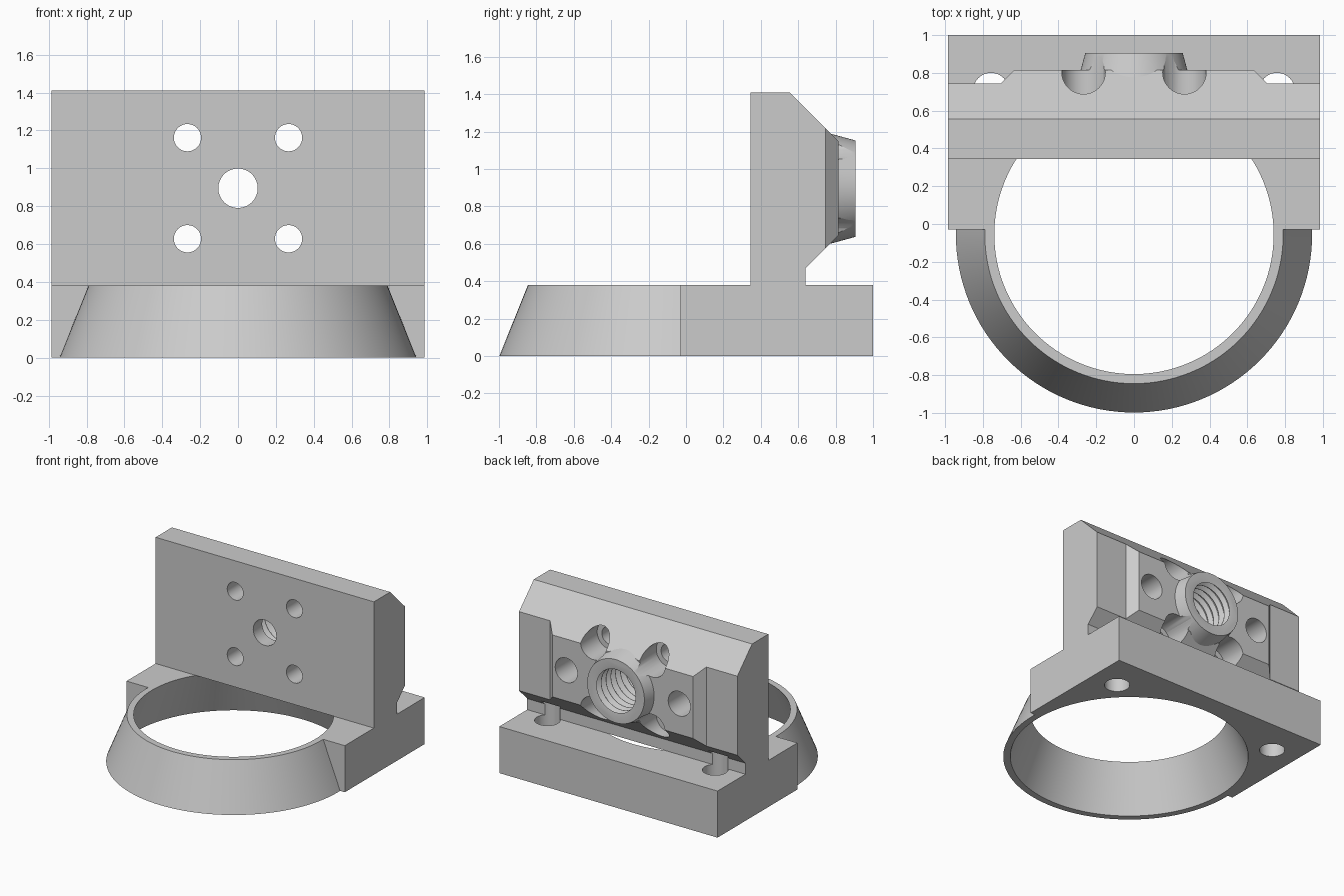
import bpy, bmesh, math
from mathutils import Matrix, Vector

cube = bpy.data.objects.get("Cube")
if cube:
    bpy.data.objects.remove(cube)

grey = bpy.data.materials.new("plain grey")
grey.use_nodes = True
grey.diffuse_color = (0.6, 0.6, 0.6, 1)
grey.node_tree.nodes["Principled BSDF"].inputs["Base Color"].default_value = (0.6, 0.6, 0.6, 1)


def make(name, bm):
    bmesh.ops.recalc_face_normals(bm, faces=bm.faces)
    mesh = bpy.data.meshes.new(name)
    bm.to_mesh(mesh)
    bm.free()
    mesh.materials.append(grey)
    obj = bpy.data.objects.new(name, mesh)
    bpy.context.collection.objects.link(obj)
    return obj


def extrude(name, points, direction):
    """Closed outline pushed along a direction."""
    bm = bmesh.new()
    face = bm.faces.new([bm.verts.new(p) for p in points])
    new = bmesh.ops.extrude_face_region(bm, geom=[face])["geom"]
    verts = [v for v in new if isinstance(v, bmesh.types.BMVert)]
    bmesh.ops.translate(bm, verts=verts, vec=Vector(direction))
    return make(name, bm)


def turned(name, profile, matrix, sides=64):
    """Solid of revolution from (radius, height) pairs, placed by a matrix."""
    bm = bmesh.new()
    rings = []
    for r, h in profile:
        rings.append([bm.verts.new((r * math.cos(2 * math.pi * i / sides),
                                    r * math.sin(2 * math.pi * i / sides), h))
                      for i in range(sides)])
    for a, b in zip(rings, rings[1:]):
        for i in range(sides):
            j = (i + 1) % sides
            bm.faces.new((a[i], a[j], b[j], b[i]))
    bm.faces.new(rings[0])
    bm.faces.new(rings[-1])
    bm.transform(matrix)
    return make(name, bm)


def upright(x, y):
    return Matrix.Translation((x, y, 0))


def lengthwise(x, z):
    """Turning axis along +y, so heights become y positions."""
    return Matrix.Translation((x, 0, z)) @ Matrix.Rotation(-math.pi / 2, 4, "X")


def combine(target, tool, operation="DIFFERENCE"):
    mod = target.modifiers.new("cut", "BOOLEAN")
    mod.operation, mod.object, mod.solver = operation, tool, "EXACT"
    bpy.context.view_layer.objects.active = target
    bpy.ops.object.modifier_apply(modifier=mod.name)
    bpy.data.objects.remove(tool)


W, BASE_Z, RING_Y, AXIS_Z = 0.985, 0.38, -0.055, 0.895

# Base block with the flared ring
base = extrude("base", [(-W, -0.03, 0), (W, -0.03, 0), (W, 1, 0), (-W, 1, 0)], (0, 0, BASE_Z))
ring = turned("ring", [(0.943, 0), (0.79, BASE_Z)], upright(0, RING_Y), 128)
combine(base, ring, "UNION")
bore = turned("bore", [(0.93, -0.1), (0.7, 0.48)], upright(0, RING_Y), 128)
combine(base, bore)

# Upright mounting wall
outline = [(0.345, BASE_Z), (0.345, 1.41), (0.555, 1.41), (0.815, 1.15),
           (0.815, 0.645), (0.64, 0.47), (0.64, BASE_Z)]
wall = extrude("mounting_wall", [(-W, y, z) for y, z in outline], (2 * W, 0, 0))

# Stepped ends of the raised back panel
for s in (-1, 1):
    step = [(0.705, 0.745), (1.1, 0.745), (1.1, 0.9), (0.55, 0.9)]
    combine(wall, extrude("step", [(s * x, y, 0.3) for x, y in step], (0, 0, 1.2)))

# Tapered boss around the main bore
boss = turned("boss", [(0.303, 0.74), (0.258, 0.905)], lengthwise(0, AXIS_Z), 96)
combine(wall, boss, "UNION")

# Four counterbored screw holes and two blind pin holes
for s in (-1, 1):
    for t in (-1, 1):
        screw = [(0.072, 0.2), (0.072, 0.6), (0.115, 0.6), (0.115, 1.1)]
        combine(wall, turned("screw", screw, lengthwise(s * 0.267, AXIS_Z + t * 0.267), 48))
    combine(wall, turned("pin", [(0.1, 0.5), (0.1, 1.1)], lengthwise(s * 0.51, AXIS_Z), 48))

# Threaded bore narrowing to the front hole
thread = [(0.104, 0.2), (0.104, 0.46), (0.175, 0.46)]
pitch = 0.062
for i in range(7):
    y = 0.47 + i * pitch
    thread += [(0.175, y), (0.205, y + pitch * 0.4), (0.205, y + pitch * 0.55), (0.175, y + pitch * 0.95)]
thread += [(0.21, 0.906), (0.21, 1.0)]
combine(wall, turned("thread", thread, lengthwise(0, AXIS_Z)))

# Vertical bolt holes through the base
for s in (-1, 1):
    for part in (base, wall):
        combine(part, turned("bolt", [(0.095, -0.1), (0.095, 0.5)], upright(s * 0.757, 0.705), 48))

for part in (base, wall):
    bpy.ops.object.select_all(action="DESELECT")
    part.select_set(True)
    bpy.context.view_layer.objects.active = part
    bpy.ops.object.shade_smooth_by_angle(angle=math.radians(25))
